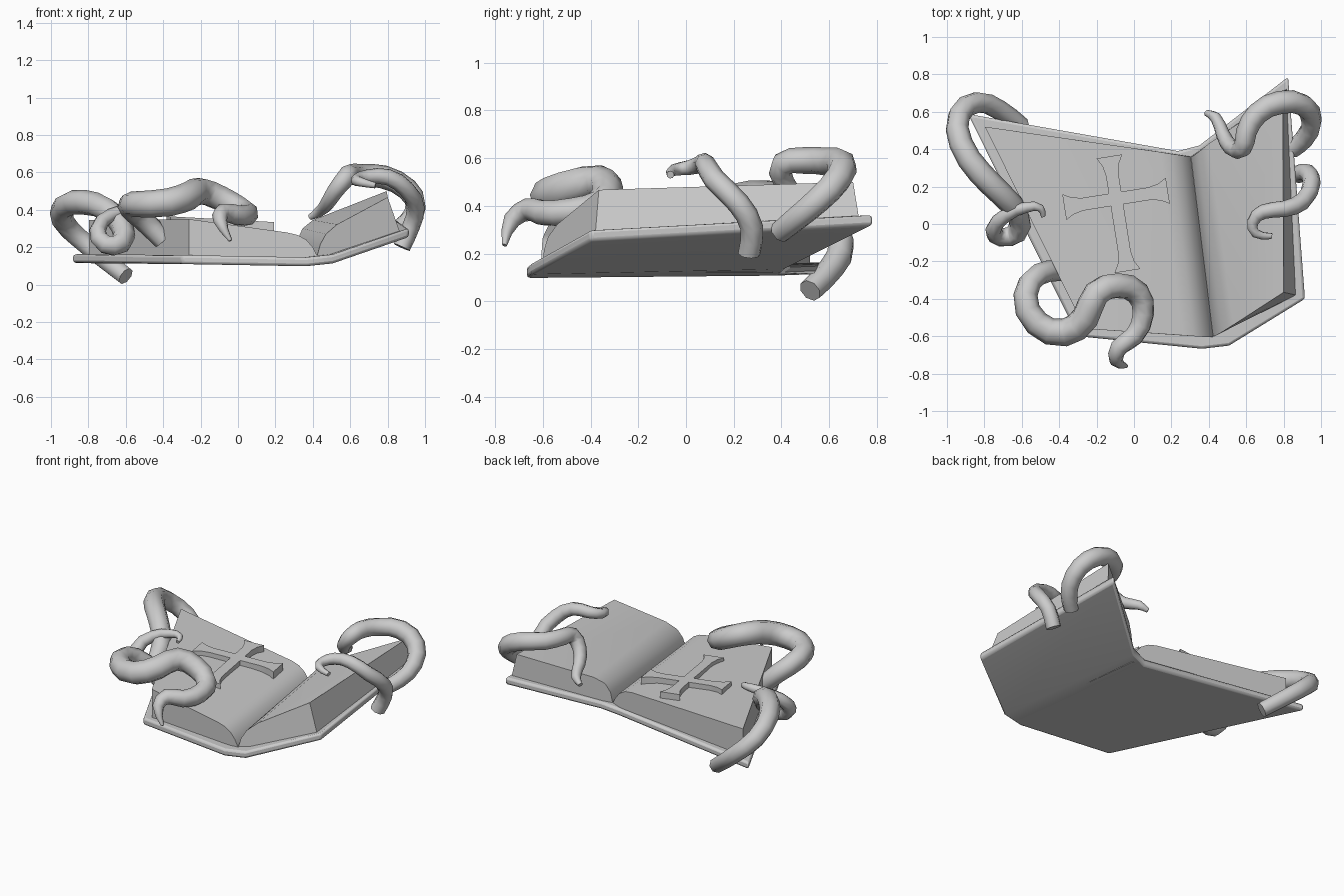
import bpy, bmesh, math
from mathutils import Vector, Matrix

if "Cube" in bpy.data.objects:
    bpy.data.objects.remove(bpy.data.objects["Cube"])


def finish(bm, name, bevel=0.0, angle=35):
    bmesh.ops.recalc_face_normals(bm, faces=bm.faces)
    mesh = bpy.data.meshes.new(name)
    bm.to_mesh(mesh)
    bm.free()
    ob = bpy.data.objects.new(name, mesh)
    bpy.context.collection.objects.link(ob)
    if bevel:
        m = ob.modifiers.new("bevel", 'BEVEL')
        m.width, m.segments, m.limit_method = bevel, 2, 'ANGLE'
        m.angle_limit = math.radians(50)
    bpy.ops.object.select_all(action='DESELECT')
    ob.select_set(True)
    bpy.context.view_layer.objects.active = ob
    bpy.ops.object.shade_smooth_by_angle(angle=math.radians(angle))
    return ob


def loft(name, a, b, bevel=0.0, quad_ends=False):
    """Solid between two matching closed outlines."""
    bm = bmesh.new()
    va = [bm.verts.new(p) for p in a]
    vb = [bm.verts.new(p) for p in b]
    n = len(va)
    for v in (va, vb):
        if quad_ends:
            for i in range(n // 2 - 1):
                bm.faces.new((v[i], v[i + 1], v[n - 2 - i], v[n - 1 - i]))
        else:
            bm.faces.new(v)
    for i in range(n):
        j = (i + 1) % n
        bm.faces.new((va[i], vb[i], vb[j], va[j]))
    return finish(bm, name, bevel, 30)


def thick(points, t=0.048):
    return points + [(x, y, z + t) for x, y, z in reversed(points)]


# Cover: left board, spine strip, raised right board
loft("book_cover",
     thick([(-.30, -.60, .110), (.364, -.667, .098), (.508, -.65, .113), (.914, -.40, .253)]),
     thick([(-.887, .588, .115), (.235, .39, .108), (.35, .42, .135), (.824, .786, .318)]),
     bevel=.014, quad_ends=True)

# Page blocks, curving down into the gutter
loft("left_pages",
     [(-.262, -.56, .13), (-.262, -.56, .35), (.26, -.595, .279), (.32, -.60, .265),
      (.365, -.603, .24), (.40, -.605, .20), (.425, -.605, .15), (.43, -.605, .12)],
     [(-.797, .52, .13), (-.797, .52, .345), (.14, .385, .292), (.20, .375, .28),
      (.25, .368, .25), (.285, .362, .205), (.31, .36, .155), (.315, .36, .12)])
loft("right_pages",
     [(.415, -.603, .12), (.425, -.60, .16), (.44, -.595, .215), (.47, -.578, .27),
      (.53, -.54, .322), (.80, -.365, .467), (.866, -.38, .28)],
     [(.298, .358, .13), (.305, .36, .17), (.318, .365, .24), (.345, .385, .30),
      (.40, .43, .345), (.795, .70, .50), (.818, .725, .345)])

# Raised cross with flared arms, lying on the sloping left page
outline = []
for i, length in enumerate((.28, .23, .28, .39)):
    rot = Matrix.Rotation(i * math.pi / 2 + math.radians(9), 2)
    arm = [(.034, .034), (length - .10, .034), (length - .045, .045), (length, .07)]
    pts = [(u, -w) for u, w in arm] + [(u, w) for u, w in reversed(arm[1:])]
    outline += [rot @ Vector(p) + Vector((-.096, .134)) for p in pts]


def on_page(p, h):
    return (p.x, p.y, .35 - .055 * (p.x + .096) + h)


loft("page_cross", [on_page(p, -.065) for p in outline], [on_page(p, 0) for p in outline])


def radius_at(t, keys):
    for (t0, r0), (t1, r1) in zip(keys, keys[1:]):
        if t <= t1:
            return r0 + (r1 - r0) * (t - t0) / (t1 - t0)
    return keys[-1][1]


def tentacle(name, points, r0, r_mid, r_late, r_tip):
    """Tapering tube through the points; thickest about a third along."""
    keys = [(0, r0), (.35, r_mid), (.6, r_mid * .85), (.9, r_late), (1.001, r_tip)]
    cu = bpy.data.curves.new(name, 'CURVE')
    cu.dimensions = '3D'
    cu.bevel_depth, cu.bevel_resolution, cu.resolution_u = 1.0, 2, 2
    cu.use_fill_caps = True
    sp = cu.splines.new('BEZIER')
    sp.bezier_points.add(len(points) - 1)
    for i, (bp, p) in enumerate(zip(sp.bezier_points, points)):
        bp.co = p
        bp.handle_left_type = bp.handle_right_type = 'AUTO'
        bp.radius = radius_at(i / (len(points) - 1), keys)
    tmp = bpy.data.objects.new(name, cu)
    bpy.context.collection.objects.link(tmp)
    bm = bmesh.new()
    bm.from_mesh(tmp.to_mesh())
    bpy.data.objects.remove(tmp)
    bmesh.ops.remove_doubles(bm, verts=bm.verts, dist=1e-5)
    finish(bm, name, angle=72)


# Tentacles wrapping round the book edges
tentacle("back_left_tentacle",
         [(-.60, .52, .045), (-.72, .61, .14), (-.84, .65, .24), (-.935, .58, .34),
          (-.925, .43, .42), (-.82, .27, .44), (-.70, .15, .40), (-.62, .05, .31),
          (-.63, -.05, .22), (-.71, -.07, .215), (-.75, -.03, .29), (-.68, .05, .37),
          (-.57, .09, .40), (-.50, .085, .40), (-.485, .04, .385)], .05, .067, .024, .012)
tentacle("front_left_tentacle",
         [(-.40, -.25, .24), (-.51, -.27, .35), (-.58, -.38, .42), (-.52, -.53, .43),
          (-.37, -.58, .44), (-.26, -.50, .475), (-.20, -.37, .50), (-.09, -.33, .46),
          (.02, -.37, .40), (.05, -.48, .375), (.0, -.60, .37), (-.08, -.66, .385),
          (-.095, -.73, .34), (-.04, -.76, .235)], .055, .078, .045, .01)
tentacle("back_right_tentacle",
         [(.84, .395, .29), (.91, .455, .34), (.95, .55, .42), (.905, .635, .51),
          (.78, .65, .575), (.66, .59, .585), (.60, .49, .59), (.58, .405, .575),
          (.52, .41, .50), (.475, .48, .43), (.435, .57, .39), (.385, .595, .36)],
         .048, .063, .032, .016)
tentacle("right_tentacle",
         [(.875, .265, .20), (.925, .275, .31), (.95, .22, .41), (.90, .12, .51),
          (.80, .08, .575), (.69, .065, .575), (.635, .01, .56), (.65, -.05, .55),
          (.735, -.065, .53)], .048, .048, .024, .016)
